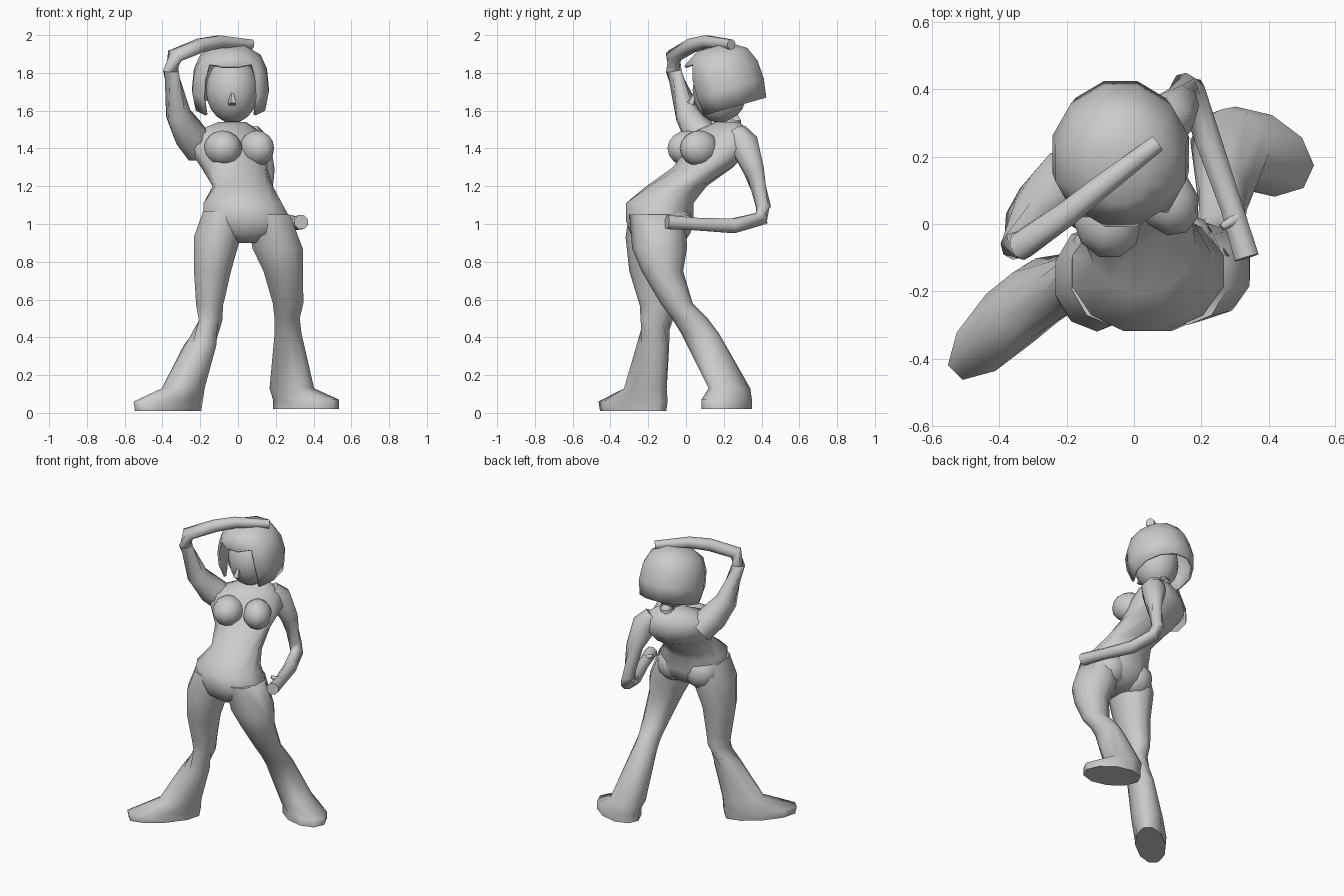
import bpy, bmesh
from math import sin, cos, pi, radians
from mathutils import Vector, Matrix

cube = bpy.data.objects.get("Cube")
if cube:
    bpy.data.objects.remove(cube)

grey = bpy.data.materials.new("plain grey")
grey.use_nodes = True
colour = (0.6, 0.6, 0.6, 1)
grey.diffuse_color = colour
grey.node_tree.nodes["Principled BSDF"].inputs["Base Color"].default_value = colour


def finish(name, bm, angle=70):
    """Turn a bmesh into a smooth shaded grey object."""
    bmesh.ops.recalc_face_normals(bm, faces=bm.faces)
    mesh = bpy.data.meshes.new(name)
    bm.to_mesh(mesh)
    bm.free()
    mesh.materials.append(grey)
    obj = bpy.data.objects.new(name, mesh)
    bpy.context.collection.objects.link(obj)
    bpy.ops.object.select_all(action='DESELECT')
    obj.select_set(True)
    bpy.context.view_layer.objects.active = obj
    bpy.ops.object.shade_smooth_by_angle(angle=radians(angle))
    return obj


def skin(frames, sides, caps=True, keep=None):
    """Bridge elliptical rings, each given as (matrix, radius a, radius b)."""
    bm = bmesh.new()
    loops = []
    for matrix, a, b in frames:
        turns = [2 * pi * (i + 0.5) / sides for i in range(sides)]
        loops.append([bm.verts.new(matrix @ Vector((a * cos(t), b * sin(t), 0))) for t in turns])
    for level, (low, high) in enumerate(zip(loops, loops[1:])):
        for i in range(sides):
            j = (i + 1) % sides
            if keep is None or keep(level, i):
                bm.faces.new((low[i], low[j], high[j], high[i]))
    if caps:
        bm.faces.new(loops[0])
    bm.faces.new(loops[-1])
    return bm


def stack(name, rings, sides=10):
    """Level rings: (x, y, z, radius a, radius b, yaw in degrees)."""
    frames = [(Matrix.Translation((x, y, z)) @ Matrix.Rotation(radians(yaw), 4, 'Z'), a, b)
              for x, y, z, a, b, yaw in rings]
    return finish(name, skin(frames, sides))


def tube(name, path, sides=8):
    """Round limb following points: (x, y, z, radius)."""
    points = [Vector(p[:3]) for p in path]
    frames = []
    for i, point in enumerate(points):
        ahead = points[min(i + 1, len(points) - 1)] - point
        behind = point - points[max(i - 1, 0)]
        tangent = ahead.normalized() + behind.normalized()
        turn = tangent.to_track_quat('Z', 'Y').to_matrix().to_4x4()
        frames.append((Matrix.Translation(point) @ turn, path[i][3], path[i][3]))
    return finish(name, skin(frames, sides))


def ball(name, centre, size, yaw=0, segments=10, rows=8):
    bm = bmesh.new()
    matrix = (Matrix.Translation(centre) @ Matrix.Rotation(radians(yaw), 4, 'Z')
              @ Matrix.Diagonal((*size, 1)))
    bmesh.ops.create_uvsphere(bm, u_segments=segments, v_segments=rows, radius=1, matrix=matrix)
    return finish(name, bm)


# Torso: hips pushed forward, chest leaning back and twisted
stack("torso", [
    (.05, -.14, .9, .08, .1, 0),
    (.05, -.14, .95, .21, .16, 0),
    (.05, -.14, 1.02, .24, .185, 0),
    (.025, -.14, 1.11, .215, .185, 0),
    (.025, -.05, 1.2, .16, .16, 10),
    (-.02, .09, 1.3, .18, .16, 25),
    (-.05, .17, 1.4, .235, .16, 32),
    (-.06, .18, 1.48, .21, .13, 33),
    (-.03, .22, 1.54, .08, .06, 33)], 12)
ball("right_breast", (-.08, .01, 1.4), (.1, .115, .095), 20)
ball("left_breast", (.1, .07, 1.4), (.09, .11, .095), 30)
for side, x in (("right", -.07), ("left", .14)):
    ball(side + "_buttock", (x, -.08, 1), (.115, .115, .115))

# Legs: narrow knees, flared lower legs ending in long feet
stack("right_leg", [
    (-.07, -.15, 1.07, .12, .15, 0),
    (-.11, -.16, .93, .13, .16, 0),
    (-.135, -.175, .75, .103, .125, 0),
    (-.15, -.15, .57, .075, .095, 0),
    (-.145, -.155, .49, .065, .085, 0),
    (-.2, -.175, .36, .09, .085, 45),
    (-.29, -.215, .13, .135, .1, 45),
    (-.37, -.28, .06, .24, .1, 45),
    (-.37, -.28, .01, .23, .095, 45)])
stack("left_leg", [
    (.16, -.15, 1.05, .12, .15, 0),
    (.21, -.14, .87, .14, .145, 0),
    (.24, -.125, .75, .11, .11, 0),
    (.265, -.05, .58, .085, .085, 0),
    (.26, .02, .5, .07, .095, 0),
    (.265, .075, .42, .075, .1, 0),
    (.285, .23, .13, .12, .11, -25),
    (.36, .215, .07, .185, .12, -25),
    (.36, .215, .02, .185, .12, -25)])

# Arms: right one raised over the head, left hand on the hip
tube("right_arm", [
    (-.2, .14, 1.4, .09), (-.26, .07, 1.48, .09), (-.315, .01, 1.58, .07),
    (-.355, -.065, 1.81, .042), (-.335, -.065, 1.89, .044), (-.2, .03, 1.945, .04),
    (-.1, .11, 1.965, .036), (.07, .24, 1.95, .028)])
tube("left_arm", [
    (.06, .27, 1.48, .06), (.1, .31, 1.42, .08), (.14, .36, 1.28, .055),
    (.15, .41, 1.09, .04), (.17, .4, 1.03, .042), (.22, .25, .99, .042),
    (.29, .05, 1, .036), (.335, -.1, 1.01, .04)])
tube("left_thumb", [(.31, .02, 1.02, .02), (.26, -.01, 1.04, .012)], 6)

# Neck, head and nose
tube("neck", [(-.03, .23, 1.46, .07), (-.03, .25, 1.55, .045), (-.03, .24, 1.68, .05)])
ball("head", (-.03, .18, 1.71), (.14, .145, .175), 0, 12, 10)
tube("nose", [(-.03, .05, 1.7, .008), (-.03, .025, 1.635, .024)], 5)

# Bobbed hair: tilted shell, open in front of the face
tilt = Matrix.Translation((-.04, .235, 1.615)) @ Matrix.Rotation(radians(16), 4, 'X')
profile = [(0, .19, .205), (.1, .21, .22), (.2, .2, .215), (.28, .165, .18), (.335, .08, .09)]
frames = [(tilt @ Matrix.Translation((0, 0, h)), a, b) for h, a, b in profile]
hair = finish("hair", skin(frames, 12, False, lambda level, i: level > 2 or i not in (7, 8, 9)))
shell = hair.modifiers.new("thickness", 'SOLIDIFY')
shell.thickness = .015
